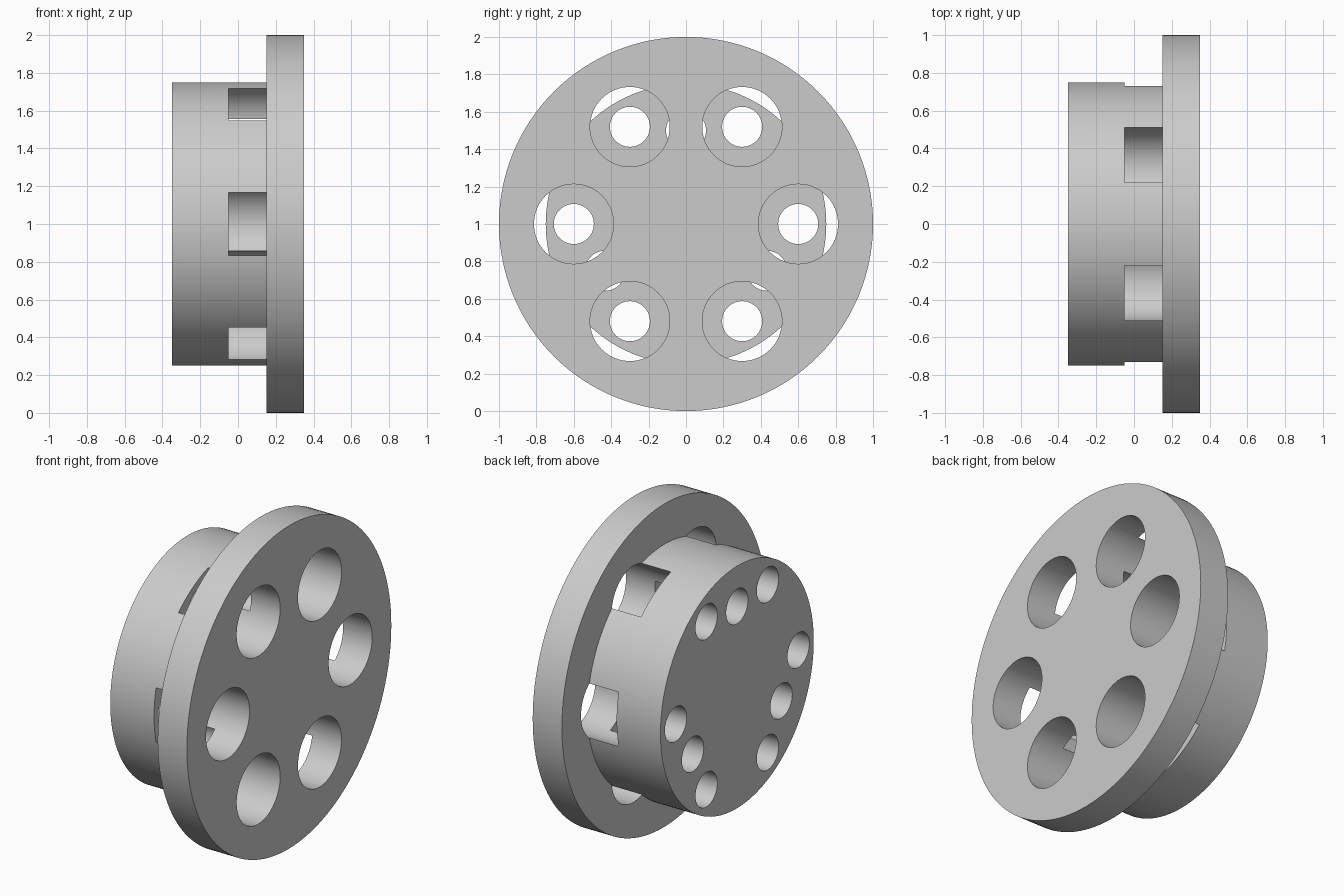
import bpy, bmesh, math
from mathutils import Matrix, Vector

cube = bpy.data.objects.get("Cube")
if cube:
    bpy.data.objects.remove(cube, do_unlink=True)

BACK, STEP, FACE = -0.35, 0.15, 0.35   # hub end, flange rear, flange face
HUB_R, FLANGE_R = 0.75, 1.0
SEAT = -0.05                           # counterbore floor
CENTRE = Vector((0, 0, 1))

grey = bpy.data.materials.new("plain grey")
grey.use_nodes = True
grey.diffuse_color = (0.6, 0.6, 0.6, 1)
grey.node_tree.nodes["Principled BSDF"].inputs["Base Color"].default_value = (0.6, 0.6, 0.6, 1)


def make_object(name, bm):
    bmesh.ops.recalc_face_normals(bm, faces=bm.faces[:])
    mesh = bpy.data.meshes.new(name)
    bm.to_mesh(mesh)
    bm.free()
    mesh.materials.append(grey)
    obj = bpy.data.objects.new(name, mesh)
    bpy.context.collection.objects.link(obj)
    return obj


def hole_pattern(name, count, start, pitch, radius, x0, x1):
    """Cylinders along x, spaced evenly on a pitch circle."""
    bm = bmesh.new()
    for i in range(count):
        a = start + i * math.tau / count
        pos = CENTRE + Vector(((x0 + x1) / 2, pitch * math.cos(a), pitch * math.sin(a)))
        bmesh.ops.create_cone(
            bm, cap_ends=True, segments=64, radius1=radius, radius2=radius, depth=x1 - x0,
            matrix=Matrix.Translation(pos) @ Matrix.Rotation(math.pi / 2, 4, "Y"))
    return make_object(name, bm)


# Stepped body: hub and flange turned from one profile
bm = bmesh.new()
profile = [(BACK, HUB_R), (STEP, HUB_R), (STEP, FLANGE_R), (FACE, FLANGE_R)]
verts = [bm.verts.new((x, 0, 1 + r)) for x, r in profile]
edges = [bm.edges.new(pair) for pair in zip(verts, verts[1:])]
bmesh.ops.spin(bm, geom=verts + edges, cent=CENTRE, axis=(1, 0, 0),
               angle=math.tau, steps=128, use_merge=True)
bmesh.ops.remove_doubles(bm, verts=bm.verts[:], dist=1e-5)
bmesh.ops.holes_fill(bm, edges=bm.edges[:], sides=0)
body = make_object("flanged_hub", bm)

# Six counterbored bolt holes, and three blind holes in the hub
cutters = [
    hole_pattern("counterbore_cutter", 6, 0, 0.6, 0.213, SEAT, FACE + 0.1),
    hole_pattern("bolt_hole_cutter", 6, 0, 0.6, 0.107, BACK - 0.1, FACE + 0.05),
    hole_pattern("blind_hole_cutter", 3, math.pi / 2, 0.5, 0.107, BACK - 0.15, STEP),
]
bpy.ops.object.select_all(action="DESELECT")
body.select_set(True)
bpy.context.view_layer.objects.active = body
for cutter in cutters:
    cutter.hide_render = True
    mod = body.modifiers.new(cutter.name, "BOOLEAN")
    mod.operation = "DIFFERENCE"
    mod.solver = "EXACT"
    mod.object = cutter
    bpy.ops.object.modifier_apply(modifier=mod.name)
    bpy.data.objects.remove(cutter, do_unlink=True)

bpy.ops.object.shade_smooth_by_angle(angle=math.radians(30))
